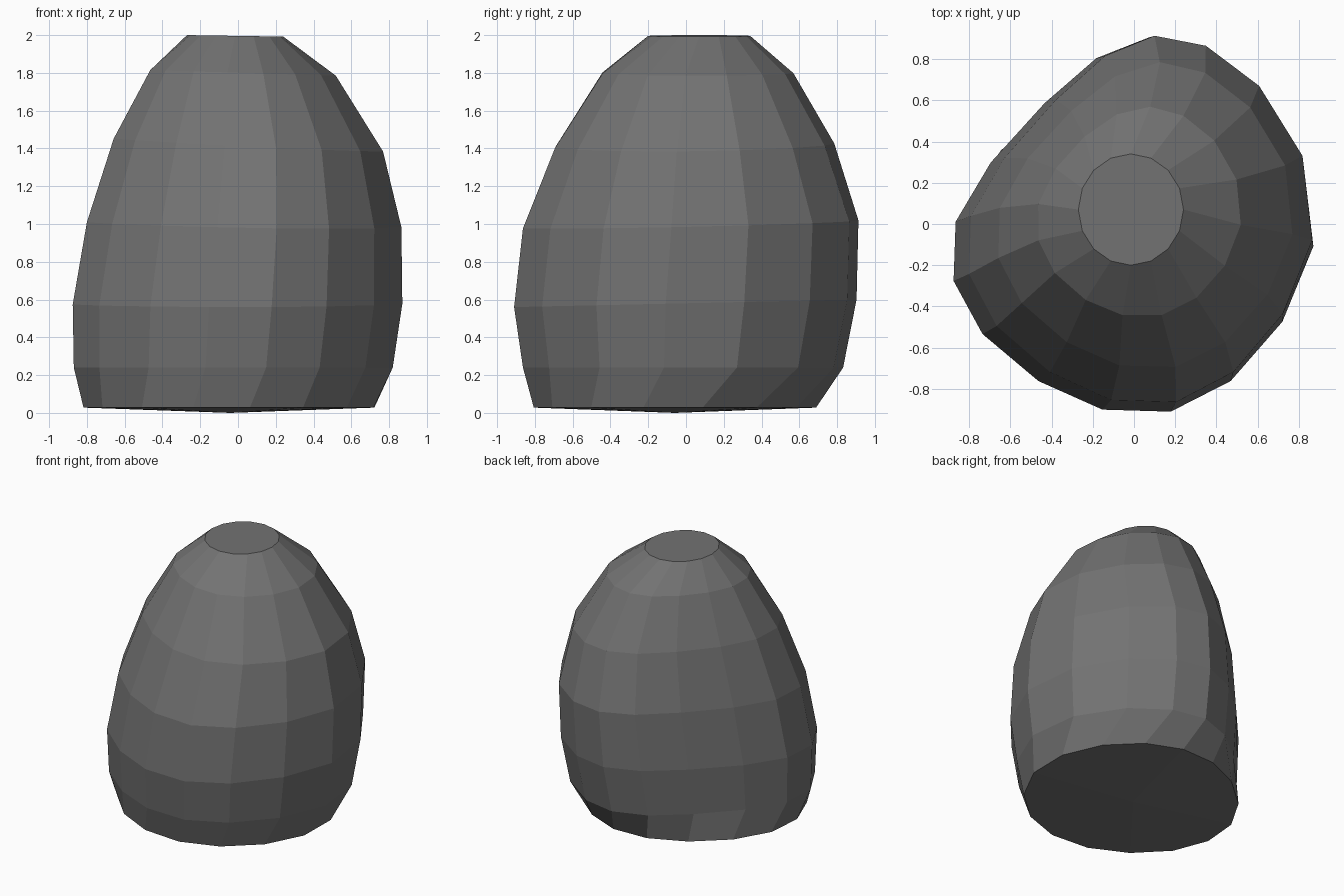
import bpy, bmesh, math

if "Cube" in bpy.data.objects:
    bpy.data.objects.remove(bpy.data.objects["Cube"])

# Uneven cross-section of the widest part, clockwise from the back
outline = [(.07, .92), (.33, .87), (.60, .67), (.82, .32), (.87, -.10), (.72, -.47),
           (.47, -.76), (.18, -.91), (-.15, -.90), (-.46, -.76), (-.73, -.53),
           (-.87, -.27), (-.86, .02), (-.69, .31), (-.43, .60), (-.18, .82)]
N = len(outline)

# Levels: z, x min, x max, y min, y max, unevenness, tilt in x, tilt in y, twist
levels = [(.028, -.82, .74, -.81, .71, .35, 0, 0, .3),
          (.24, -.87, .82, -.87, .83, .95, 0, 0, .2),
          (.58, -.875, .87, -.917, .90, 1, 0, .02, 0),
          (1.00, -.80, .865, -.87, .91, 1, -.015, .02, 0),
          (1.42, -.66, .77, -.70, .785, .85, -.035, .01, .2),
          (1.80, -.47, .52, -.45, .57, .6, -.015, 0, .15),
          (1.996, -.27, .24, -.20, .34, 0, -.004, 0, 0)]


def ring(bm, z, x0, x1, y0, y1, s, tx, ty, twist):
    verts = []
    for k, (ox, oy) in enumerate(outline):
        a = math.pi / 2 - k * math.tau / N - twist
        u = math.cos(a) * (1 - s) + ox / .87 * s
        v = math.sin(a) * (1 - s) + oy / .917 * s
        verts.append(bm.verts.new(((x0 + x1) / 2 + u * (x1 - x0) / 2,
                                   (y0 + y1) / 2 + v * (y1 - y0) / 2,
                                   z + tx * u + ty * v)))
    return verts


# Faceted body lofted through the levels
bm = bmesh.new()
rings = [ring(bm, *lv) for lv in levels]
for lo, hi in zip(rings, rings[1:]):
    for k in range(N):
        j = (k + 1) % N
        bm.faces.new((lo[k], lo[j], hi[j], hi[k]))

# Flat top and slightly pointed underside
bm.faces.new(rings[-1])
tip = bm.verts.new((-.04, -.06, 0))
for k in range(N):
    bm.faces.new((rings[0][k], rings[0][(k + 1) % N], tip))
bmesh.ops.recalc_face_normals(bm, faces=bm.faces)

mesh = bpy.data.meshes.new("boulder")
bm.to_mesh(mesh)
bm.free()

# Dark stone colour
stone = bpy.data.materials.new("dark_stone")
stone.diffuse_color = (.17, .17, .17, 1)
stone.use_nodes = True
stone.node_tree.nodes["Principled BSDF"].inputs["Base Color"].default_value = stone.diffuse_color
mesh.materials.append(stone)
bpy.context.collection.objects.link(bpy.data.objects.new("boulder", mesh))
